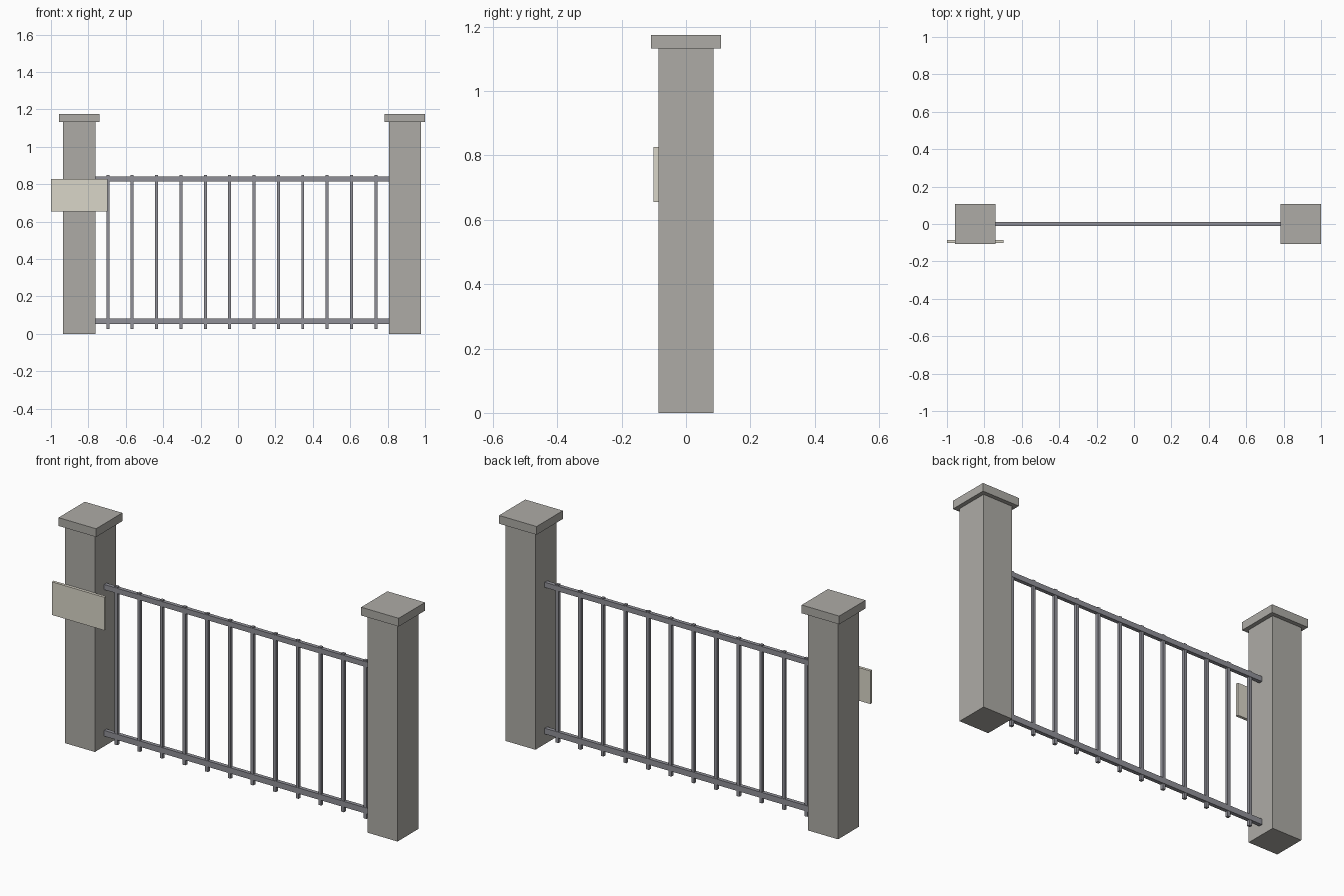
import bpy

if "Cube" in bpy.data.objects:
    bpy.data.objects.remove(bpy.data.objects["Cube"])


def material(name, color):
    m = bpy.data.materials.new(name)
    m.diffuse_color = (*color, 1)
    m.use_nodes = True
    m.node_tree.nodes["Principled BSDF"].inputs["Base Color"].default_value = m.diffuse_color
    return m


STONE = material("stone", (0.42, 0.41, 0.38))
IRON = material("iron", (0.28, 0.28, 0.31))
PLATE = material("plate", (0.70, 0.67, 0.58))


def box(name, x, y, z, mat):
    """Box from (min, max) ranges on each axis."""
    ranges = (x, y, z)
    bpy.ops.mesh.primitive_cube_add(size=1, location=[(a + b) / 2 for a, b in ranges])
    ob = bpy.context.object
    ob.name = name
    ob.scale = [b - a for a, b in ranges]
    bpy.ops.object.transform_apply(location=False, rotation=False, scale=True)
    ob.data.materials.append(mat)
    return ob


def around(c, half):
    return (c - half, c + half)


# Stone posts with overhanging caps
LEFT, RIGHT, HALF = -0.849, 0.892, 0.086
for side, x in (("left", LEFT), ("right", RIGHT)):
    box(side + "_post", around(x, HALF), around(0, HALF), (0, 1.132), STONE)
    box(side + "_post_cap", around(x, 0.108), around(0, 0.108), (1.132, 1.175), STONE)

# Horizontal rails between the posts
span = (LEFT + HALF, RIGHT - HALF)
box("top_rail", span, around(0, 0.010), (0.815, 0.842), IRON)
box("bottom_rail", span, around(0, 0.010), (0.053, 0.083), IRON)

# Evenly spaced vertical bars
FIRST, LAST, COUNT = -0.696, 0.737, 12
for i in range(COUNT):
    x = FIRST + (LAST - FIRST) * i / (COUNT - 1)
    box(f"bar_{i + 1}", around(x, 0.008), around(0, 0.008), (0.025, 0.848), IRON)

# Blank sign board on the front of the left post
box("sign_board", (-1.0, -0.698), (-0.101, -HALF), (0.655, 0.827), PLATE)
